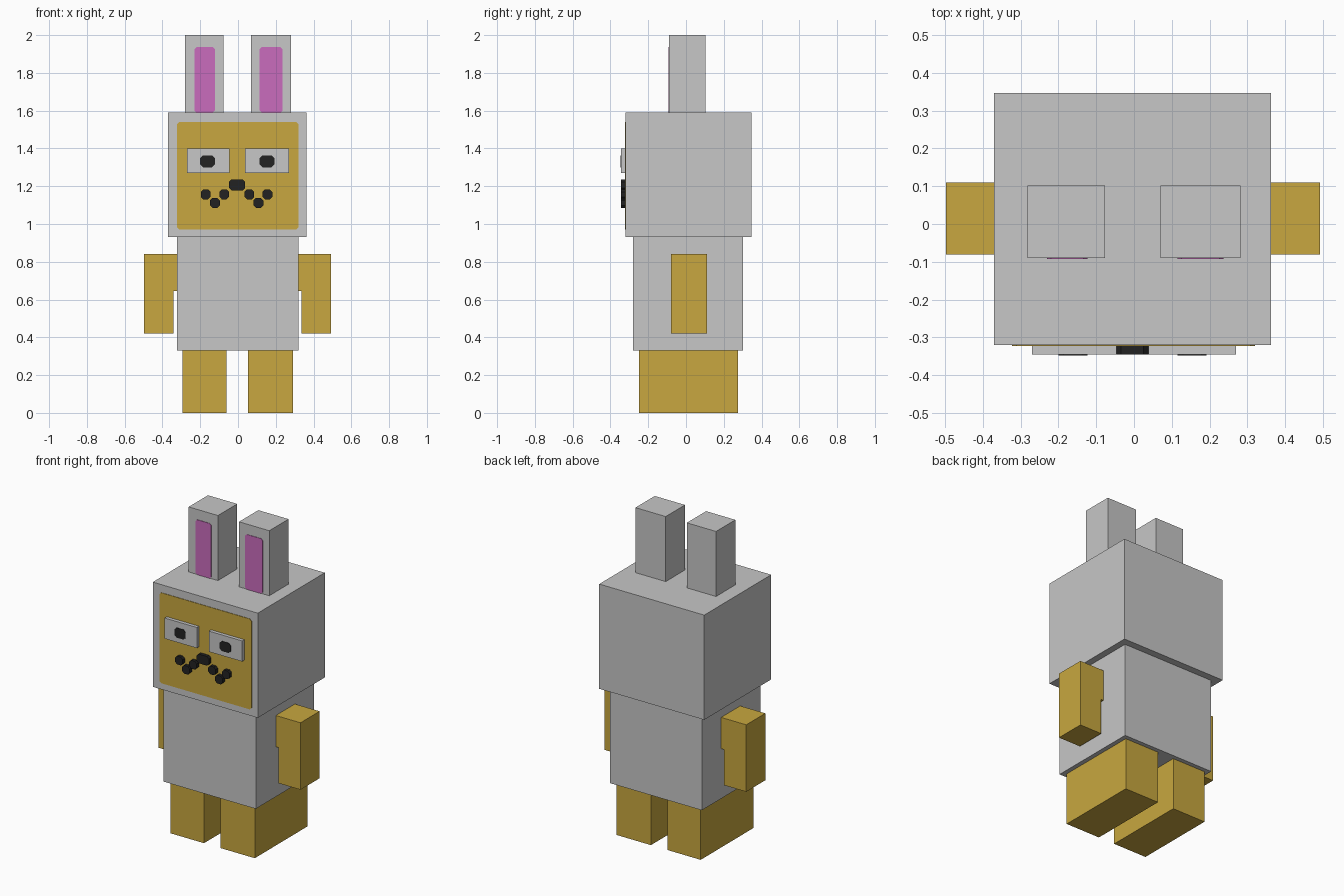
import bpy
import bmesh

cube = bpy.data.objects.get("Cube")
if cube:
    bpy.data.objects.remove(cube, do_unlink=True)


def material(name, rgb):
    mat = bpy.data.materials.new(name)
    mat.use_nodes = True
    color = (*rgb, 1.0)
    mat.diffuse_color = color
    mat.node_tree.nodes["Principled BSDF"].inputs["Base Color"].default_value = color
    return mat


GREY = material("light grey", (0.57, 0.57, 0.57))
GOLD = material("golden yellow", (0.578, 0.386, 0.05))
PINK = material("pink", (0.59, 0.15, 0.51))
BLACK = material("black", (0.016, 0.016, 0.016))


def prism(name, outline, y0, y1, mat):
    """Extrude an x-z outline from y0 (front) to y1 (back)."""
    mesh = bpy.data.meshes.new(name)
    bm = bmesh.new()
    face = bm.faces.new([bm.verts.new((x, y0, z)) for x, z in outline])
    extruded = bmesh.ops.extrude_face_region(bm, geom=[face], use_keep_orig=True)
    moved = [v for v in extruded["geom"] if isinstance(v, bmesh.types.BMVert)]
    bmesh.ops.translate(bm, verts=moved, vec=(0, y1 - y0, 0))
    bmesh.ops.recalc_face_normals(bm, faces=bm.faces)
    bm.to_mesh(mesh)
    bm.free()
    mesh.materials.append(mat)
    obj = bpy.data.objects.new(name, mesh)
    bpy.context.collection.objects.link(obj)
    return obj


def box(name, x, y, z, mat, cut=0):
    """Box from (min, max) ranges, with optional cut corners seen from the front."""
    (x0, x1), (z0, z1), c = x, z, cut
    if c:
        outline = [(x0 + c, z0), (x1 - c, z0), (x1, z0 + c), (x1, z1 - c),
                   (x1 - c, z1), (x0 + c, z1), (x0, z1 - c), (x0, z0 + c)]
    else:
        outline = [(x0, z0), (x1, z0), (x1, z1), (x0, z1)]
    return prism(name, outline, *y, mat)


# Head and body
HEAD_FRONT, EYE_FRONT, EAR_FRONT = -0.32, -0.345, -0.09
THIN = 0.003
box("head", (-0.37, 0.362), (HEAD_FRONT, 0.347), (0.93, 1.59), GREY)
box("body", (-0.322, 0.32), (-0.28, 0.302), (0.33, 0.93), GREY)
box("face_panel", (-0.322, 0.32), (HEAD_FRONT - THIN, HEAD_FRONT), (0.97, 1.54), GOLD, 0.012)

# Paired parts: name, ear, inner ear, leg, eye and pupil x ranges
pairs = {
    "right": ((-0.281, -0.077), (-0.23, -0.123), (-0.295, -0.062), (-0.27, -0.046), (-0.2, -0.123)),
    "left": ((0.07, 0.281), (0.115, 0.236), (0.052, 0.292), (0.038, 0.27), (0.115, 0.192)),
}
for side, (ear, inner, leg, eye, pupil) in pairs.items():
    box(side + "_ear", ear, (EAR_FRONT, 0.102), (1.59, 2.0), GREY)
    box(side + "_inner_ear", inner, (EAR_FRONT - THIN, EAR_FRONT), (1.59, 1.936), PINK, 0.01)
    box(side + "_leg", leg, (-0.25, 0.275), (0, 0.33), GOLD)
    box(side + "_eye", eye, (EYE_FRONT, HEAD_FRONT), (1.27, 1.4), GREY)
    box(side + "_pupil", pupil, (EYE_FRONT - THIN, EYE_FRONT), (1.3, 1.362), BLACK, 0.014)

# Arms: a shoulder step joins the body, the forearm hangs clear of it
for side, outer, inner, shoulder in (("right", -0.497, -0.342, -0.322), ("left", 0.492, 0.337, 0.32)):
    outline = [(outer, 0.42), (inner, 0.42), (inner, 0.645),
               (shoulder, 0.645), (shoulder, 0.842), (outer, 0.842)]
    prism(side + "_arm", outline, -0.08, 0.11, GOLD)

# Nose and zigzag mouth
box("nose", (-0.047, 0.038), (EYE_FRONT, HEAD_FRONT), (1.178, 1.236), BLACK, 0.013)
R = 0.026
for i, x in enumerate((-0.171, -0.122, -0.073, 0.06, 0.108, 0.156)):
    z = 1.112 if i in (1, 4) else 1.157
    box(f"mouth_block_{i + 1}", (x - R, x + R), (EYE_FRONT, HEAD_FRONT), (z - R, z + R), BLACK, 0.013)
